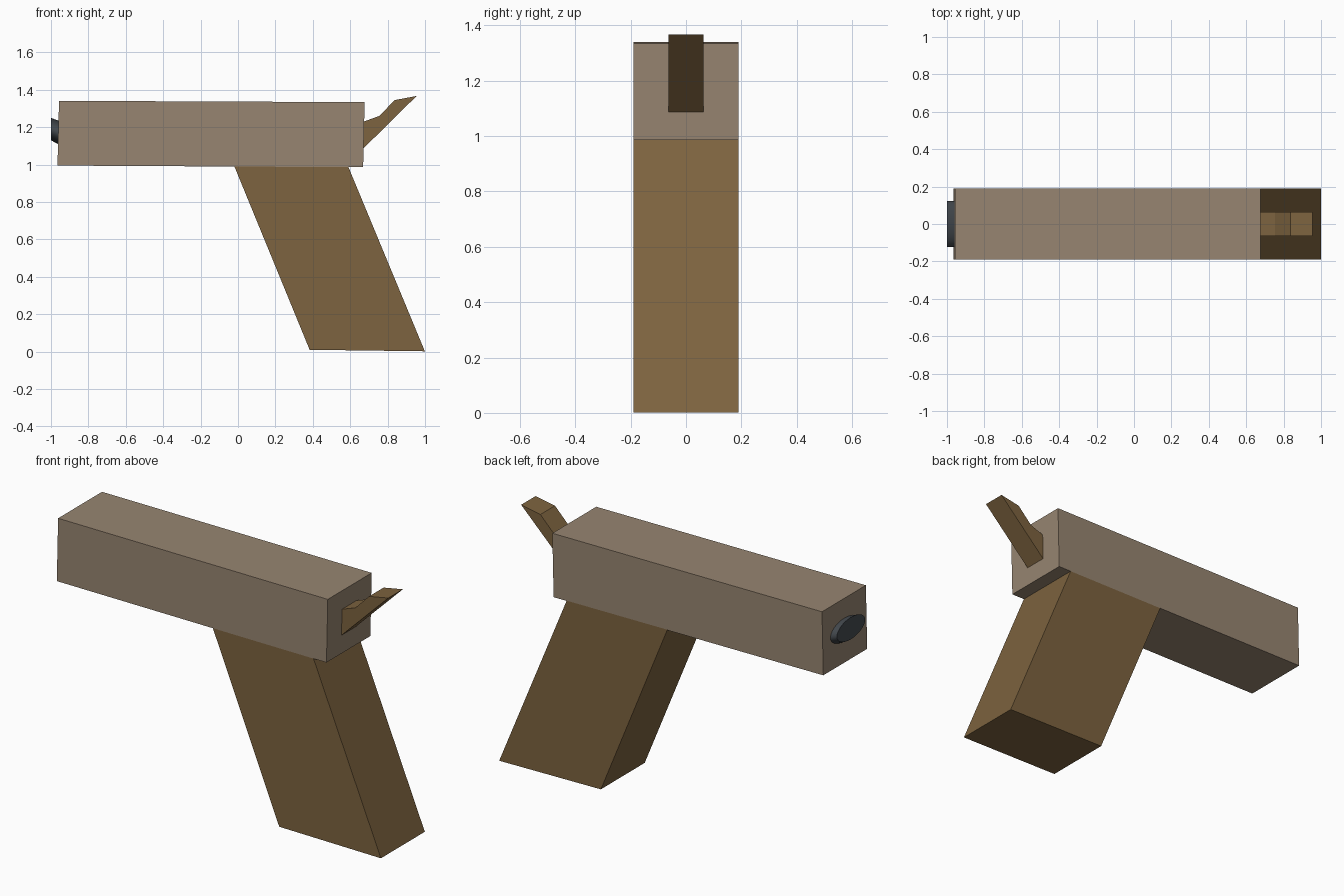
import bpy, bmesh, math

if "Cube" in bpy.data.objects:
    bpy.data.objects.remove(bpy.data.objects["Cube"])


def material(name, rgb):
    m = bpy.data.materials.new(name)
    m.diffuse_color = (*rgb, 1)
    m.use_nodes = True
    m.node_tree.nodes["Principled BSDF"].inputs["Base Color"].default_value = m.diffuse_color
    return m


def loft(name, ring_a, ring_b, mat):
    """Solid between two matching rings of points, with flat caps."""
    bm = bmesh.new()
    a = [bm.verts.new(p) for p in ring_a]
    b = [bm.verts.new(p) for p in ring_b]
    n = len(a)
    bm.faces.new(a)
    bm.faces.new(b[::-1])
    for i in range(n):
        j = (i + 1) % n
        bm.faces.new((a[j], a[i], b[i], b[j]))
    bmesh.ops.recalc_face_normals(bm, faces=bm.faces)
    mesh = bpy.data.meshes.new(name)
    bm.to_mesh(mesh)
    bm.free()
    mesh.materials.append(mat)
    ob = bpy.data.objects.new(name, mesh)
    bpy.context.collection.objects.link(ob)
    return ob


def slab(name, profile, half_width, mat):
    """Extrude an x-z side profile across y."""
    return loft(name, [(x, -half_width, z) for x, z in profile],
                [(x, half_width, z) for x, z in profile], mat)


def ellipse(x, z, ry, rz, n=32):
    angles = [2 * math.pi * i / n for i in range(n)]
    return [(x, ry * math.cos(t), z + rz * math.sin(t)) for t in angles]


tan = material("tan", (0.31, 0.235, 0.165))
brown = material("brown", (0.205, 0.125, 0.05))
dark = material("dark_grey", (0.06, 0.07, 0.08))

# Long box body, very slightly tilted
slab("body", [(-0.965, 0.995), (0.669, 0.986), (0.677, 1.334), (-0.957, 1.341)], 0.19, tan)

# Slanted handle
slab("grip", [(-0.02, 0.992), (0.383, 0.01), (0.999, 0.002), (0.59, 0.988)], 0.19, brown)

# Rear hammer with an angled upper edge
slab("hammer", [(0.672, 1.088), (0.955, 1.367), (0.838, 1.345), (0.755, 1.26), (0.672, 1.23)],
     0.063, brown)

# Oval muzzle disc, leaning upward towards the tip
muzzle = loft("muzzle", ellipse(-1.0, 1.19, 0.122, 0.06),
              ellipse(-0.96, 1.172, 0.122, 0.063), dark)
bpy.context.view_layer.objects.active = muzzle
muzzle.select_set(True)
bpy.ops.object.shade_smooth_by_angle(angle=math.radians(40))
